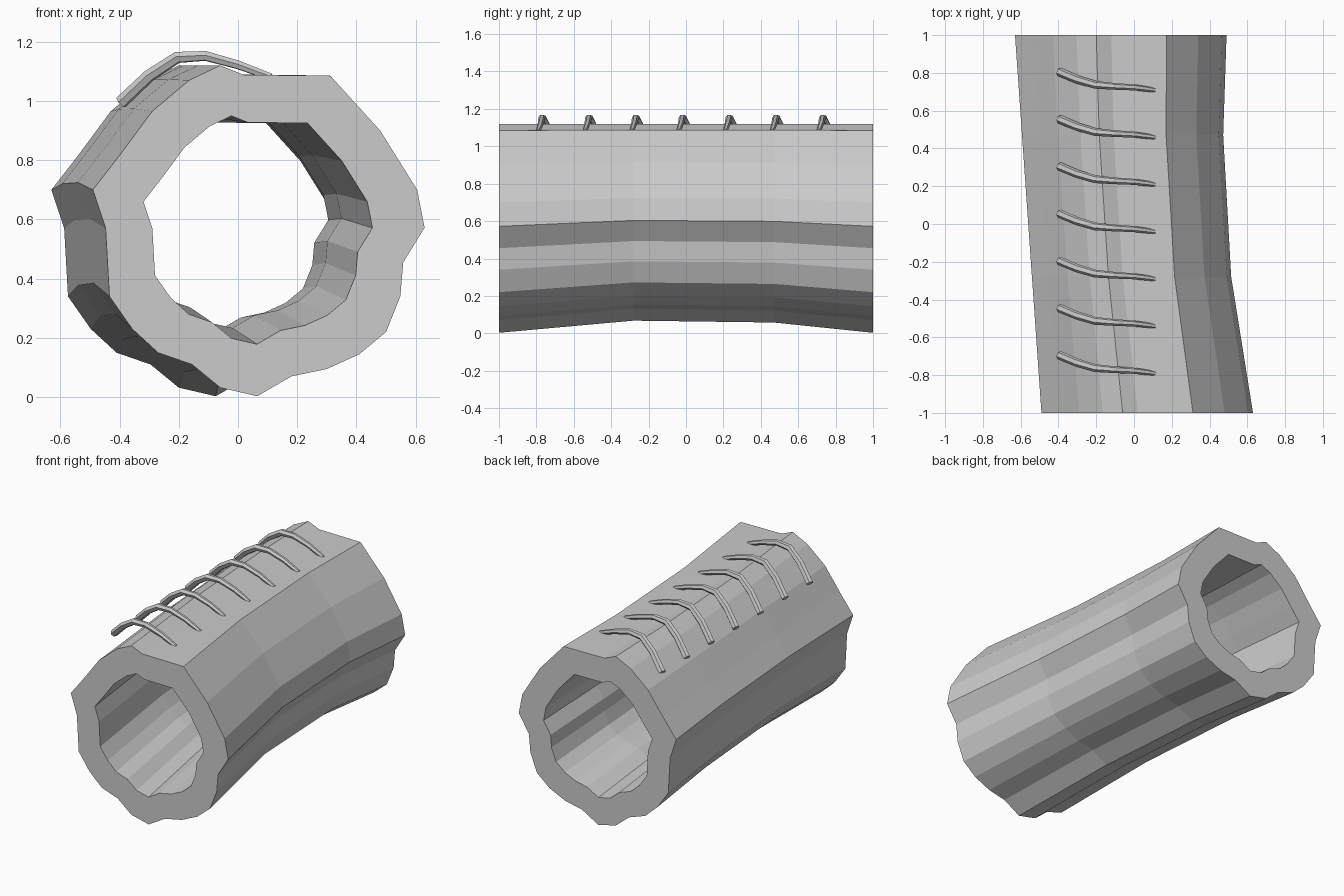
import bpy, bmesh

if "Cube" in bpy.data.objects:
    bpy.data.objects.remove(bpy.data.objects["Cube"])

# Outer outline (x, z) of the front end of the hollow log, clockwise from top
OUTLINE = [(-.06, 1.12), (.02, 1.088), (.11, 1.087), (.312, 1.085), (.48, .90),
           (.605, .70), (.63, .572), (.558, .455), (.548, .34), (.50, .22),
           (.41, .145), (.30, .095), (.18, .07), (.065, .003), (-.06, .032),
           (-.155, .11), (-.27, .15), (-.357, .23), (-.434, .34), (-.447, .57),
           (-.49, .70), (-.397, .82), (-.29, .965), (-.165, 1.07)]
# Stations along the log: y, size of the outline
STATIONS = [(-1, 1), (-.28, .942), (.47, .951), (1, 1)]
BORE = .69


def section(bm, y, size, bore):
    """One ring; the outline shrinks towards its top left and drifts in x."""
    ring = []
    for x, z in OUTLINE:
        x, z = .062 + (x - .062) * bore, .57 + (z - .57) * bore
        x = -.49 + (x + .49) * size - .07 * (y + 1)
        z = 1.12 + (z - 1.12) * size
        ring.append(bm.verts.new((x, y, z)))
    return ring


def bridge(bm, a, b):
    n = len(a)
    for i in range(n):
        j = (i + 1) % n
        bm.faces.new((a[i], a[j], b[j], b[i]))


# Hollow log: outer wall, bore and two end rims
bm = bmesh.new()
outer = [section(bm, y, s, 1) for y, s in STATIONS]
inner = [section(bm, y, s, BORE) for y, s in STATIONS]
loop = outer + inner[::-1]
for k in range(len(loop)):
    bridge(bm, loop[k], loop[(k + 1) % len(loop)])
bmesh.ops.recalc_face_normals(bm, faces=bm.faces)
mesh = bpy.data.meshes.new("hollow_log")
bm.to_mesh(mesh)
bm.free()
bpy.context.collection.objects.link(bpy.data.objects.new("hollow_log", mesh))

# Row of seven bent twigs over the top: x, y offset, z, radius
TWIG = [(-.395, .055, .995, .023), (-.30, .015, 1.085, .022),
        (-.205, -.013, 1.147, .021), (-.11, -.021, 1.152, .018),
        (0, -.027, 1.122, .016), (.075, -.036, 1.094, .014),
        (.112, -.042, 1.082, .011)]
for n in range(7):
    curve = bpy.data.curves.new("twig", "CURVE")
    curve.dimensions = "3D"
    curve.bevel_depth = 1
    curve.bevel_resolution = 1
    curve.use_fill_caps = True
    spline = curve.splines.new("POLY")
    spline.points.add(len(TWIG) - 1)
    for p, (x, dy, z, r) in zip(spline.points, TWIG):
        p.co = (x, -.75 + .25 * n + dy, z, 1)
        p.radius = r
    spline.use_smooth = False
    twig = bpy.data.objects.new(f"twig_{n + 1}", curve)
    bpy.context.collection.objects.link(twig)
